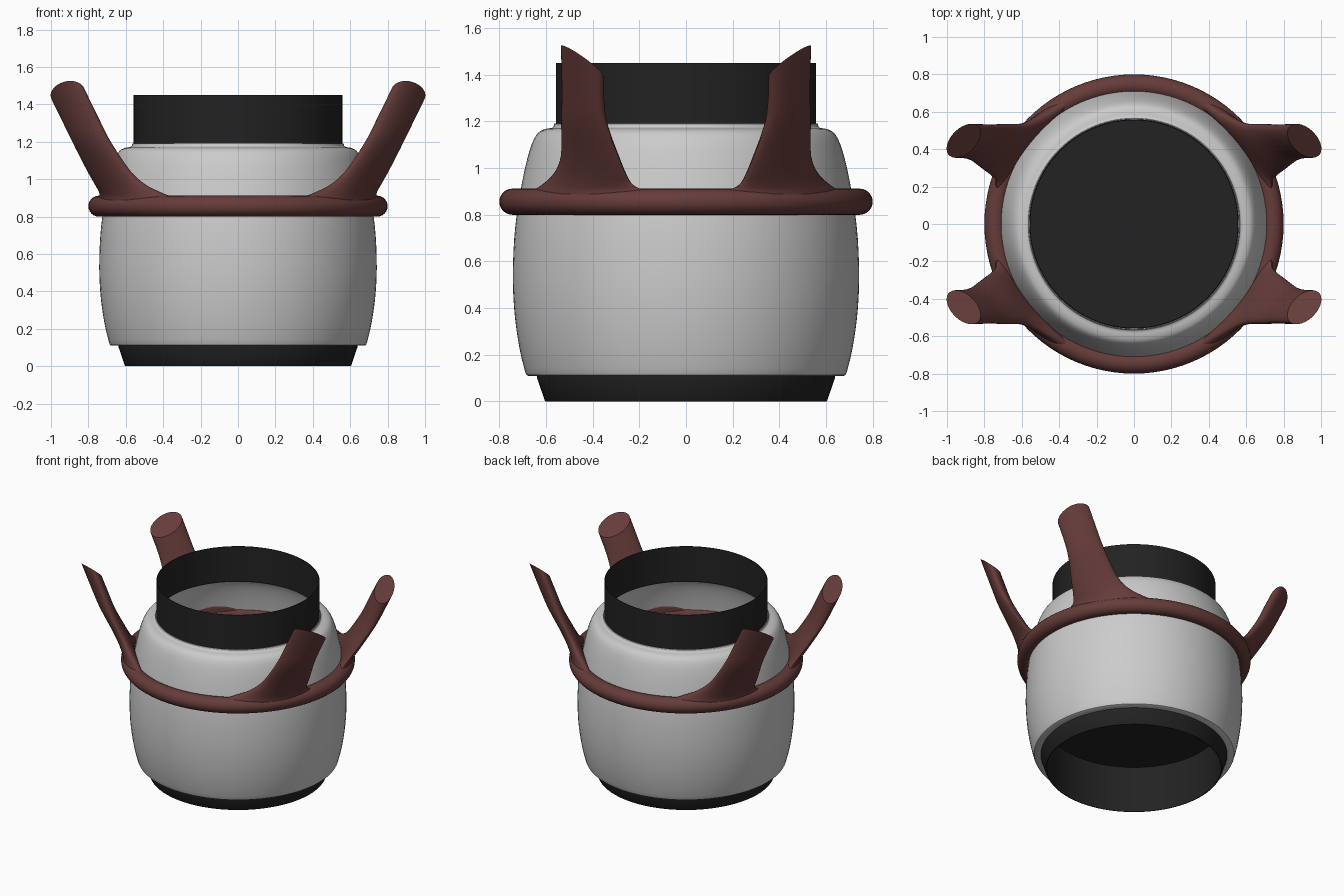
import bpy, bmesh, math
from mathutils import Vector

if "Cube" in bpy.data.objects:
    bpy.data.objects.remove(bpy.data.objects["Cube"])


def material(name, rgb):
    m = bpy.data.materials.new(name)
    m.diffuse_color = (*rgb, 1)
    m.use_nodes = True
    m.node_tree.nodes["Principled BSDF"].inputs["Base Color"].default_value = m.diffuse_color
    return m


BROWN = material("brown", (0.13, 0.045, 0.042))
BLACK = material("black", (0.016, 0.016, 0.016))


def finish(bm, name, mat=None, angle=35):
    bmesh.ops.remove_doubles(bm, verts=bm.verts, dist=1e-5)
    bmesh.ops.recalc_face_normals(bm, faces=bm.faces)
    me = bpy.data.meshes.new(name)
    bm.to_mesh(me)
    bm.free()
    ob = bpy.data.objects.new(name, me)
    bpy.context.collection.objects.link(ob)
    if mat:
        me.materials.append(mat)
    bpy.ops.object.select_all(action='DESELECT')
    ob.select_set(True)
    bpy.context.view_layer.objects.active = ob
    bpy.ops.object.shade_smooth_by_angle(angle=math.radians(angle))
    return ob


def catmull(rows, steps):
    # smooth interpolation through rows of numbers
    out = []
    for i in range(len(rows) - 1):
        p = [rows[max(0, min(len(rows) - 1, i + k))] for k in (-1, 0, 1, 2)]
        for s in range(steps):
            t = s / steps
            out.append([0.5 * (2 * b + (c - a) * t + (2 * a - 5 * b + 4 * c - d) * t * t
                               + (3 * b - a - 3 * c + d) * t ** 3) for a, b, c, d in zip(*p)])
    return out + [list(rows[-1])]


def lathe(name, profile, mat=None, closed=False, seg=96):
    bm = bmesh.new()
    vs = [bm.verts.new((r, 0, z)) for r, z in profile]
    n = len(vs)
    edges = [bm.edges.new((vs[i], vs[(i + 1) % n])) for i in range(n if closed else n - 1)]
    bmesh.ops.spin(bm, geom=vs + edges, cent=(0, 0, 0), axis=(0, 0, 1),
                   angle=2 * math.pi, steps=seg, use_merge=True)
    return finish(bm, name, mat)


# Body shell, open at the neck
side = catmull([(0.688, 0.122), (0.712, 0.22), (0.733, 0.36), (0.742, 0.52), (0.736, 0.70),
                (0.718, 0.85), (0.690, 1.0), (0.662, 1.10), (0.635, 1.15), (0.605, 1.167),
                (0.578, 1.172), (0.568, 1.178), (0.565, 1.19), (0.56, 1.19)], 3)
lathe("body", [(0.63, 0.11), (0.676, 0.11), (0.684, 0.114)] + side)

# Foot with a deep recess underneath
lathe("foot", [(0.638, 0.115), (0.638, 0.10), (0.606, 0.006), (0.602, 0.0), (0.597, 0.0),
               (0.597, 0.35), (0.0, 0.35)], BLACK)

# Neck collar, a thin open tube
lathe("collar", [(0.558, 1.185), (0.558, 1.45), (0.554, 1.45), (0.554, 1.185)], BLACK, closed=True)

# Ring around the body
lathe("ring", [(0.744 + 0.056 * math.cos(a * math.pi / 12), 0.856 + 0.056 * math.sin(a * math.pi / 12))
               for a in range(24)], BROWN, closed=True)

# Horn sections: x, y, z, half width, half thickness, blade angle, bend along the ring
SECTIONS = [(0.587, 0.459, 0.855, 0.38, 0.045, 51, 1.0),
            (0.590, 0.456, 0.900, 0.31, 0.045, 51, 1.0),
            (0.605, 0.445, 0.930, 0.25, 0.047, 50, 0.9),
            (0.645, 0.422, 0.975, 0.20, 0.048, 50, 0.6),
            (0.698, 0.415, 1.050, 0.163, 0.049, 48, 0.3),
            (0.783, 0.437, 1.200, 0.133, 0.050, 43, 0.0),
            (0.838, 0.442, 1.310, 0.126, 0.050, 40, 0.0)]


def horn(name, sx, sy, n=32):
    bm = bmesh.new()
    loops = []
    rows = catmull(SECTIONS, 4)
    for x, y, z, a, b, ang, bend in rows:
        c, s = math.cos(math.radians(ang)), math.sin(math.radians(ang))
        tan, nor = Vector((c, -s, 0)), Vector((s, c, 0))
        pts = []
        for i in range(n):
            u = a * math.cos(2 * math.pi * i / n)
            v = b * math.sin(2 * math.pi * i / n) - bend * u * u / 1.49
            pts.append(Vector((x, y, z)) + tan * u + nor * v)
        loops.append(pts)
    # slanted tip: slide the last section along the horn onto a sloping plane
    gx, gy, axis = 0.256, 0.817, Vector((0.49, 0.02, 1))
    tip = []
    for p in loops[-1]:
        h = 1.46 + gx * (p.x - 0.9) + gy * (p.y - 0.45) - p.z
        tip.append(p + axis * (h / (1 - axis.x * gx - axis.y * gy)))
    loops.append(tip)
    vl = [[bm.verts.new((p.x * sx, p.y * sy, p.z)) for p in L] for L in loops]
    for A, B in zip(vl, vl[1:]):
        for i in range(n):
            j = (i + 1) % n
            bm.faces.new((A[i], A[j], B[j], B[i]))
    bm.faces.new(vl[0])
    bm.faces.new(vl[-1])
    return finish(bm, name, BROWN)


for sy, fb in ((-1, "front"), (1, "back")):
    for sx, lr in ((-1, "left"), (1, "right")):
        horn(f"horn_{fb}_{lr}", sx, sy)
